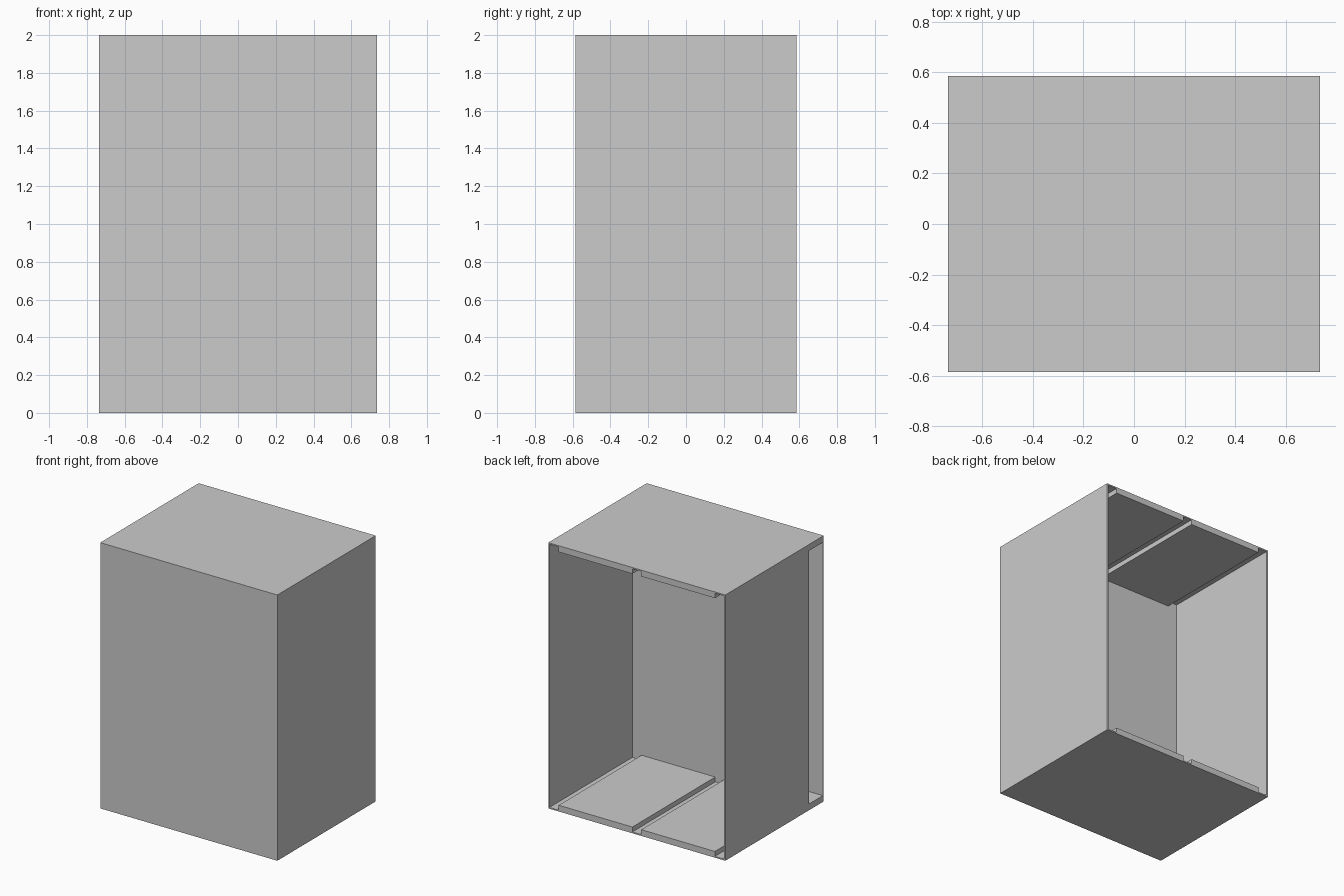
import bpy

cube = bpy.data.objects.get("Cube")
if cube:
    bpy.data.objects.remove(cube, do_unlink=True)

W, D, H = 0.737, 0.585, 2.0     # half width, half depth, height
T = 0.01                        # sheet thickness
PAD = 0.047                     # thickness of raised pads and compartment ends
INNER = -0.40                   # rear face of the inner partition

grey = bpy.data.materials.new("light_grey")
grey.use_nodes = True
colour = (0.6, 0.6, 0.6, 1)
grey.diffuse_color = colour
grey.node_tree.nodes["Principled BSDF"].inputs["Base Color"].default_value = colour


def box(name, x, y, z):
    """Box spanning the given (low, high) ranges."""
    bpy.ops.mesh.primitive_cube_add(size=1)
    ob = bpy.context.object
    ob.name = name
    ranges = (x, y, z)
    for v in ob.data.vertices:
        v.co = [lo if c < 0 else hi for c, (lo, hi) in zip(v.co, ranges)]
    ob.data.materials.append(grey)
    return ob


# Outer sheets: front, closed side, and the side that stops at the front slot
box("front_panel", (-W, W), (-D, -D + T), (0, H))
box("left_side_panel", (W - T, W), (-D + T, D), (T, H - T))
box("right_side_panel", (-W, -W + T), (INNER - T, D), (T, H - T))

# Partition separating the main space from the narrow front compartment
box("inner_partition", (-W + T, W - T), (INNER - T, INNER), (PAD, H - PAD))

# Floor and roof: thin sheet, thick compartment end, two raised pads
for part, flip in (("floor", False), ("roof", True)):
    def level(a, b):
        return (H - b, H - a) if flip else (a, b)

    box(part + "_sheet", (-W, W), (-D + T, D), level(0, T))
    box(part + "_compartment_end", (-W, W - T), (-D + T, INNER), level(T, PAD))
    for side, x in (("left", (0.037, 0.65)), ("right", (-0.65, -0.037))):
        box(f"{part}_pad_{side}", x, (INNER, D), level(T, PAD))
